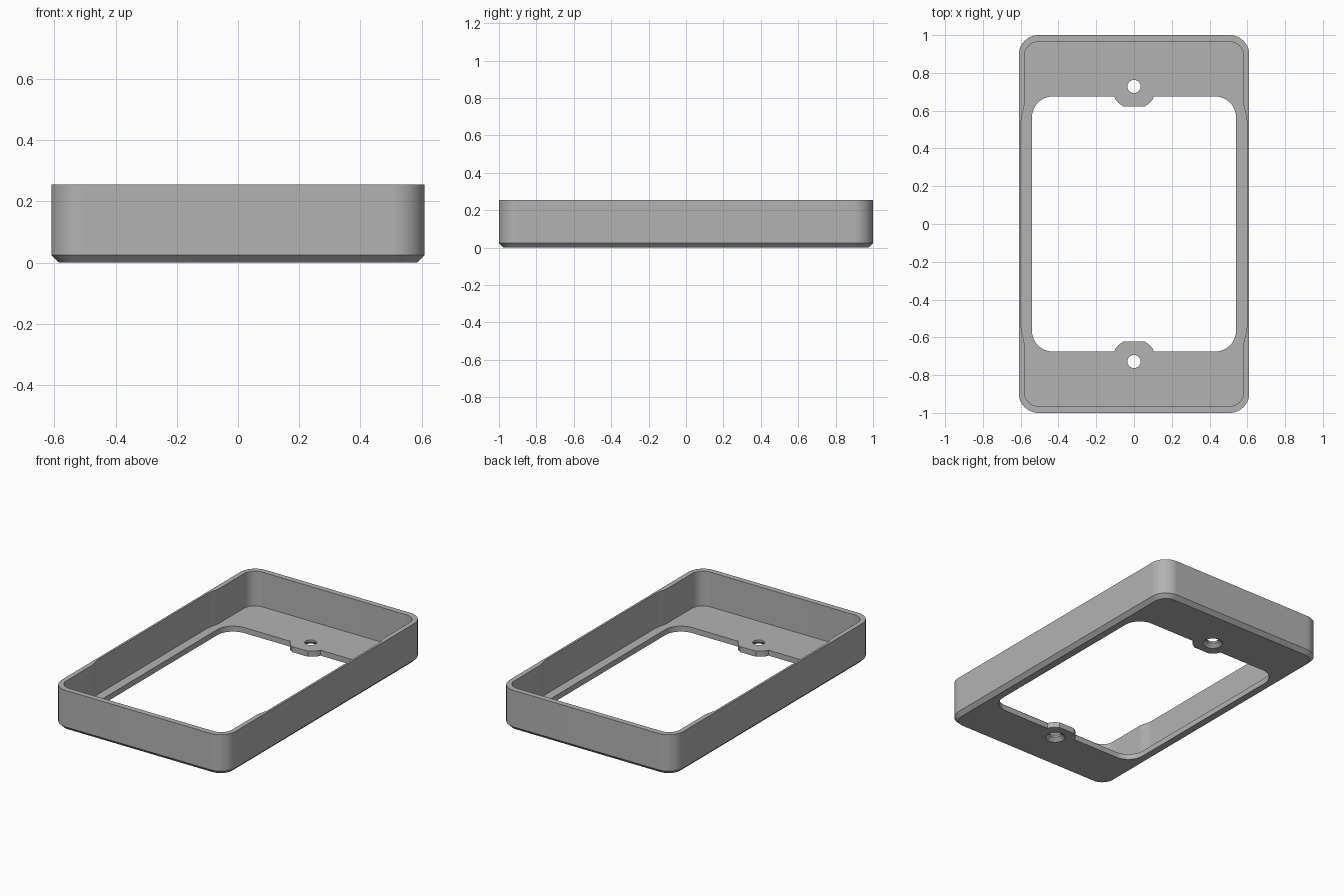
import bpy, bmesh, math

if "Cube" in bpy.data.objects:
    bpy.data.objects.remove(bpy.data.objects["Cube"])

FLOOR = 0.035   # floor thickness
TOP = 0.255     # rim height


def corner(hx, hy, r, n=10):
    """Arc of a rounded corner in the +x +y quadrant."""
    return [(hx - r + r * math.cos(a), hy - r + r * math.sin(a))
            for a in (math.pi / 2 * i / n for i in range(n + 1))]


def mirrored(quarter):
    """Closed outline from a quarter outline running from +x towards +y."""
    half = quarter + [(-x, y) for x, y in reversed(quarter) if x > 1e-6]
    return half + [(-x, -y) for x, y in half]


def loft(name, levels):
    """Solid from (z, outline) levels with equal point counts."""
    bm = bmesh.new()
    rings = [[bm.verts.new((x, y, z)) for x, y in pts] for z, pts in levels]
    n = len(rings[0])
    for a, b in zip(rings, rings[1:]):
        for i in range(n):
            j = (i + 1) % n
            bm.faces.new((a[i], a[j], b[j], b[i]))
    bm.faces.new(rings[0][::-1])
    bm.faces.new(rings[-1])
    bmesh.ops.recalc_face_normals(bm, faces=bm.faces)
    mesh = bpy.data.meshes.new(name)
    bm.to_mesh(mesh)
    bm.free()
    ob = bpy.data.objects.new(name, mesh)
    bpy.context.collection.objects.link(ob)
    return ob


def circle(r, cy, n=32):
    return [(r * math.cos(2 * math.pi * i / n), cy + r * math.sin(2 * math.pi * i / n))
            for i in range(n)]


# Outer body with a chamfered bottom edge
frame = loft("frame", [
    (0, mirrored(corner(0.586, 0.976, 0.08))),
    (0.024, mirrored(corner(0.61, 1.0, 0.104))),
    (TOP, mirrored(corner(0.61, 1.0, 0.104)))])
grey = bpy.data.materials.new("grey plastic")
grey.diffuse_color = (0.45, 0.45, 0.45, 1)
grey.use_nodes = True
grey.node_tree.nodes["Principled BSDF"].inputs["Base Color"].default_value = grey.diffuse_color
frame.data.materials.append(grey)

# Cavity, with the long walls thinned along the middle by a soft step
step = []
for i in range(9):
    t = i / 8
    step.append((0.597 - 0.017 * (3 * t * t - 2 * t ** 3), 0.55 + 0.09 * t))
cavity = mirrored(step + corner(0.58, 0.965, 0.075))

# Floor opening, with a screw tab at each end
tab = [(0.105, 0.675), (0.097, 0.658), (0.083, 0.641), (0.055, 0.6215)]
opening = mirrored(corner(0.54, 0.675, 0.11) + tab)

cutters = [loft("cavity_cutter", [(FLOOR, cavity), (TOP + 0.1, cavity)]),
           loft("opening_cutter", [(-0.1, opening), (FLOOR + 0.05, opening)])]

# Countersunk screw holes
for y in (-0.728, 0.728):
    cutters.append(loft("screw_hole_cutter", [
        (-0.01, circle(0.07, y)), (0.022, circle(0.035, y)), (0.1, circle(0.035, y))]))

bpy.context.view_layer.objects.active = frame
for c in cutters:
    c.hide_render = True
    mod = frame.modifiers.new("cut", 'BOOLEAN')
    mod.operation = 'DIFFERENCE'
    mod.solver = 'EXACT'
    mod.object = c
    bpy.ops.object.modifier_apply(modifier=mod.name)
    bpy.data.objects.remove(c)

# Smooth rounded corners, sharp edges elsewhere
frame.select_set(True)
bpy.ops.object.shade_smooth_by_angle(angle=math.radians(25))
wn = frame.modifiers.new("even_shading", 'WEIGHTED_NORMAL')
wn.keep_sharp = True
